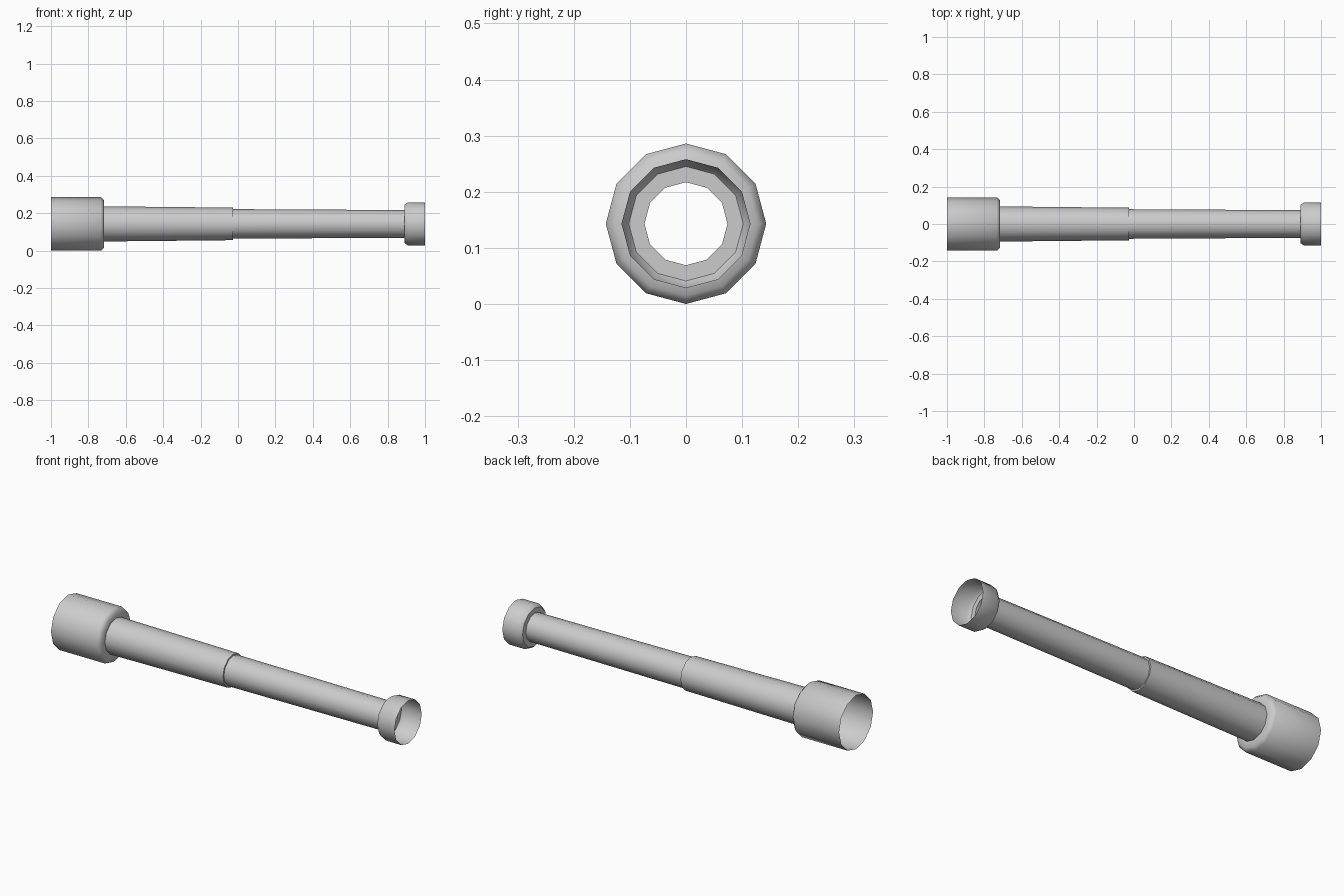
import bpy
import bmesh
import math

cube = bpy.data.objects.get("Cube")
if cube:
    bpy.data.objects.remove(cube, do_unlink=True)

SIDES = 12
AXIS_Z = 0.143

grey = bpy.data.materials.new("plain grey")
grey.use_nodes = True
colour = (0.6, 0.6, 0.6, 1.0)
grey.diffuse_color = colour
grey.node_tree.nodes["Principled BSDF"].inputs["Base Color"].default_value = colour


def lathe(name, profile):
    """Open thin shell turned about the x axis from (x, radius) points."""
    bm = bmesh.new()
    rings = []
    for x, r in profile:
        angles = [2 * math.pi * k / SIDES for k in range(SIDES)]
        rings.append([bm.verts.new((x, r * math.cos(a), r * math.sin(a))) for a in angles])
    for near, far in zip(rings, rings[1:]):
        for j in range(SIDES):
            k = (j + 1) % SIDES
            bm.faces.new((near[j], near[k], far[k], far[j]))
    mesh = bpy.data.meshes.new(name)
    bm.to_mesh(mesh)
    bm.free()
    mesh.materials.append(grey)
    obj = bpy.data.objects.new(name, mesh)
    obj.location.z = AXIS_Z
    bpy.context.collection.objects.link(obj)
    bpy.ops.object.select_all(action='DESELECT')
    obj.select_set(True)
    bpy.context.view_layer.objects.active = obj
    bpy.ops.object.shade_smooth_by_angle(angle=math.radians(50))
    return obj


# Wide front housing: open mouth, bevelled shoulder, flat back
lathe("objective_housing", [(-1.0, 0.143), (-0.733, 0.143), (-0.717, 0.128), (-0.717, 0.094)])

# Outer tube with a small step down to the sliding tube
lathe("outer_tube", [(-0.717, 0.094), (-0.028, 0.087), (-0.028, 0.079)])

# Narrower sliding tube
lathe("sliding_tube", [(-0.028, 0.079), (0.89, 0.074)])

# Eyepiece cup: flat back, bevelled shoulder, open rim
lathe("eyepiece", [(0.89, 0.074), (0.89, 0.102), (0.908, 0.115), (1.0, 0.115)])
